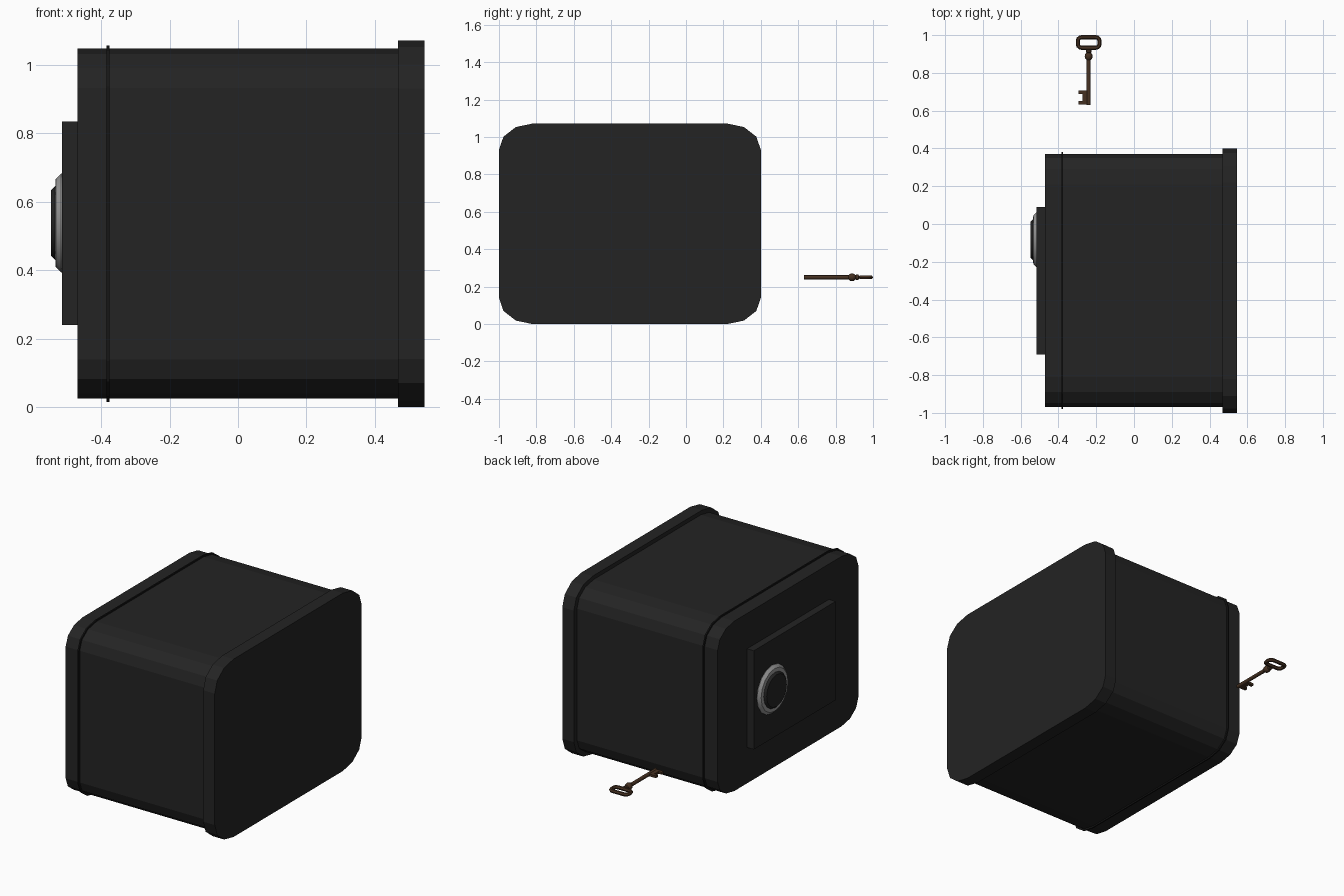
import bpy, bmesh, math
from mathutils import Matrix, Vector

if "Cube" in bpy.data.objects:
    bpy.data.objects.remove(bpy.data.objects["Cube"], do_unlink=True)


def material(name, rgb):
    m = bpy.data.materials.new(name)
    m.use_nodes = True
    m.diffuse_color = (*rgb, 1)
    m.node_tree.nodes["Principled BSDF"].inputs["Base Color"].default_value = (*rgb, 1)
    return m


BLACK = material("charcoal black", (0.017, 0.017, 0.017))
DARK = material("seam black", (0.008, 0.008, 0.008))
SILVER = material("silver", (0.32, 0.32, 0.32))
BRONZE = material("bronze", (0.06, 0.03, 0.015))


def finish(name, bm, mat, smooth=False):
    bmesh.ops.recalc_face_normals(bm, faces=bm.faces)
    me = bpy.data.meshes.new(name)
    bm.to_mesh(me)
    bm.free()
    me.materials.append(mat)
    ob = bpy.data.objects.new(name, me)
    bpy.context.collection.objects.link(ob)
    if smooth:
        bpy.ops.object.select_all(action='DESELECT')
        ob.select_set(True)
        bpy.context.view_layer.objects.active = ob
        bpy.ops.object.shade_smooth_by_angle(angle=math.radians(40))
    return ob


def prism(name, points, offset, mat):
    """Extrude a closed outline by an offset."""
    bm = bmesh.new()
    face = bm.faces.new([bm.verts.new(p) for p in points])
    new = bmesh.ops.extrude_face_region(bm, geom=[face])["geom"]
    bmesh.ops.translate(bm, vec=offset,
                        verts=[v for v in new if isinstance(v, bmesh.types.BMVert)])
    return finish(name, bm, mat)


def rounded(cu, cv, hu, hv, ru, rv, steps=3):
    """Rectangle outline with elliptical corners."""
    pts = []
    for k, (su, sv) in enumerate([(1, 1), (-1, 1), (-1, -1), (1, -1)]):
        for i in range(steps + 1):
            a = math.pi / 2 * (k + i / steps)
            pts.append((cu + su * (hu - ru) + ru * math.cos(a),
                        cv + sv * (hv - rv) + rv * math.sin(a)))
    return pts


def slab(name, x0, x1, hy, hz, ry, rz, mat):
    outline = rounded(-0.3, 0.536, hy, hz, ry, rz)
    return prism(name, [(x0, y, z) for y, z in outline], (x1 - x0, 0, 0), mat)


def lathe(name, profile, axis, centre, mat, sides=16):
    """Revolve (radius, distance) pairs around an axis."""
    bm = bmesh.new()
    verts = [bm.verts.new((r, 0, d)) for r, d in profile]
    edges = [bm.edges.new(p) for p in zip(verts, verts[1:])]
    bmesh.ops.spin(bm, geom=verts + edges, cent=(0, 0, 0), axis=(0, 0, 1),
                   angle=math.tau, steps=sides, use_merge=True)
    bmesh.ops.remove_doubles(bm, verts=bm.verts, dist=1e-5)
    turn = Vector((0, 0, 1)).rotation_difference(Vector(axis)).to_matrix().to_4x4()
    bm.transform(Matrix.Translation(centre) @ turn)
    return finish(name, bm, mat, True)


# Safe body, back plate and the thin seam near the door side
slab("safe_body", -0.47, 0.47, 0.67, 0.512, 0.16, 0.115, BLACK)
slab("back_plate", 0.468, 0.545, 0.7, 0.536, 0.18, 0.14, BLACK)
slab("door_seam", -0.384, -0.376, 0.68, 0.521, 0.165, 0.12, DARK)

# Raised door panel
prism("door_panel", [(-0.515, y, z) for y, z in
      [(-0.69, 0.24), (0.09, 0.24), (0.09, 0.835), (-0.69, 0.835)]],
      (0.05, 0, 0), BLACK)

# Dial on the door
dial = (-0.515, -0.083, 0.538)
lathe("dial_ring", [(0, -0.003), (0.145, -0.003), (0.145, 0.002), (0.129, 0.018),
                    (0.1, 0.02), (0, 0.02)], (-1, 0, 0), dial, SILVER)
lathe("dial_knob", [(0, 0.015), (0.108, 0.015), (0.106, 0.022), (0.096, 0.032),
                    (0, 0.032)], (-1, 0, 0), dial, BLACK)

# Key lying behind the safe: shaft with bead and collar
KX, KZ = -0.24, 0.25
lathe("key_shaft", [(0, 0.63), (0.011, 0.63), (0.011, 0.868), (0.018, 0.876),
                    (0.021, 0.888), (0.018, 0.9), (0.011, 0.906), (0.015, 0.91),
                    (0.015, 0.922), (0, 0.926)], (0, 1, 0), (KX, 0, KZ), BRONZE, 12)

# Key bit with two teeth
bit = [(0, 0.632), (-0.053, 0.632), (-0.053, 0.65), (-0.032, 0.65),
       (-0.032, 0.687), (-0.053, 0.687), (-0.053, 0.706), (0, 0.706)]
prism("key_bit", [(KX + x, y, KZ - 0.007) for x, y in bit], (0, 0, 0.014), BRONZE)

# Key bow: a rounded rectangular loop
curve = bpy.data.curves.new("key_bow", 'CURVE')
curve.dimensions = '3D'
curve.bevel_depth = 0.011
curve.bevel_resolution = 1
loop = rounded(KX, 0.961, 0.057, 0.028, 0.02, 0.018)
spline = curve.splines.new('POLY')
spline.points.add(len(loop) - 1)
for p, (x, y) in zip(spline.points, loop):
    p.co = (x, y, KZ, 1)
spline.use_cyclic_u = True
curve.materials.append(BRONZE)
bow = bpy.data.objects.new("key_bow", curve)
bpy.context.collection.objects.link(bow)
bpy.ops.object.select_all(action='DESELECT')
bow.select_set(True)
bpy.context.view_layer.objects.active = bow
bpy.ops.object.convert(target='MESH')
bpy.ops.object.shade_smooth_by_angle(angle=math.radians(50))
